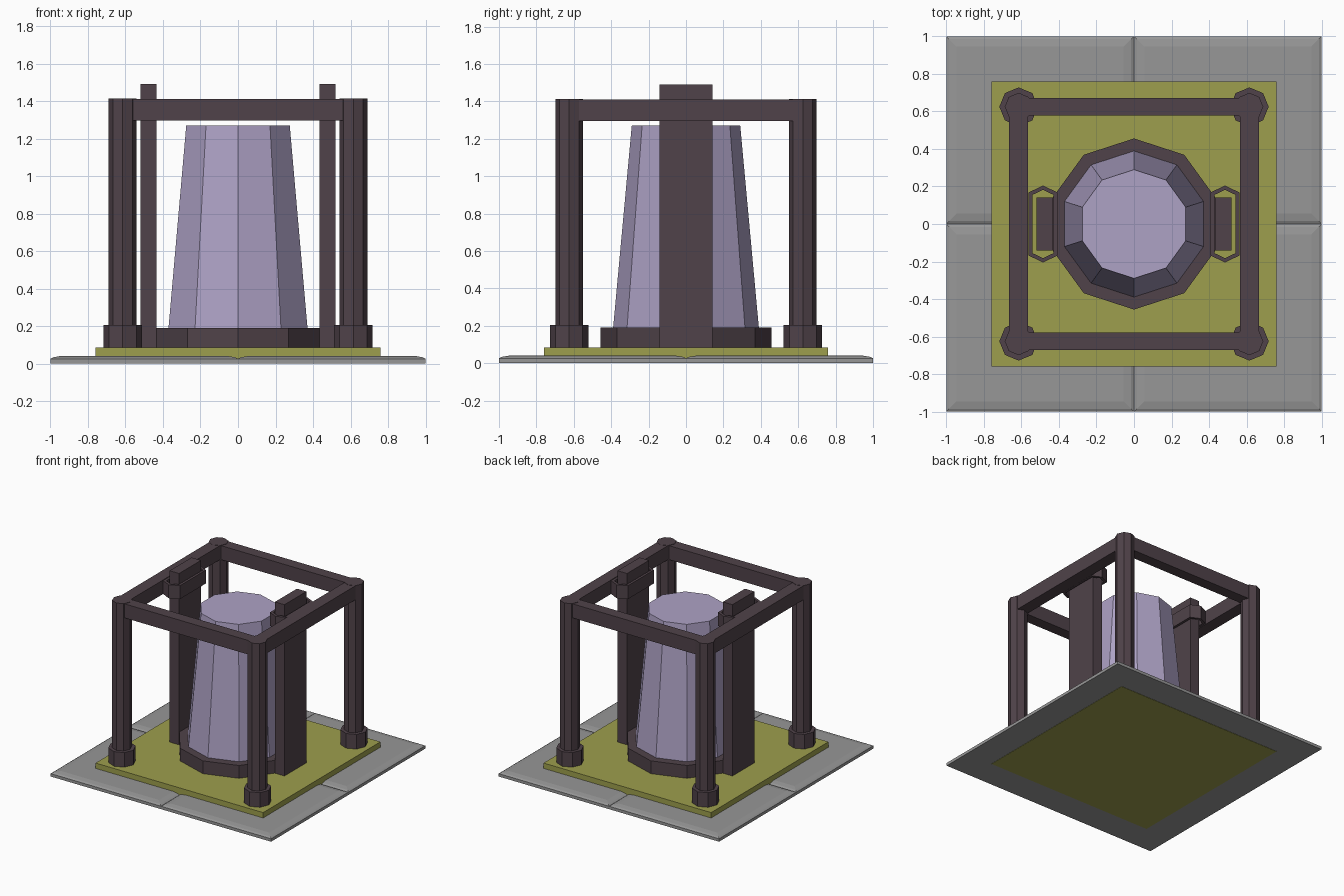
import bpy, bmesh, math

if "Cube" in bpy.data.objects:
    bpy.data.objects.remove(bpy.data.objects["Cube"])


def material(name, rgb):
    m = bpy.data.materials.new(name)
    m.diffuse_color = (*rgb, 1)
    m.use_nodes = True
    m.node_tree.nodes["Principled BSDF"].inputs["Base Color"].default_value = m.diffuse_color
    return m


STONE = material("grey_stone", (0.31, 0.31, 0.31))
OLIVE = material("olive_plate", (0.34, 0.345, 0.075))
DARK = material("dark_metal", (0.08, 0.055, 0.067))
LILAC = material("lavender", (0.42, 0.36, 0.56))


def finish(bm, name, mat):
    bmesh.ops.recalc_face_normals(bm, faces=bm.faces[:])
    me = bpy.data.meshes.new(name)
    bm.to_mesh(me)
    bm.free()
    me.materials.append(mat)
    ob = bpy.data.objects.new(name, me)
    bpy.context.collection.objects.link(ob)
    return ob


def loft(name, mat, rings):
    """Skin stacked rings of 3D points and cap both ends."""
    bm = bmesh.new()
    loops = [[bm.verts.new(p) for p in r] for r in rings]
    n = len(loops[0])
    for a, b in zip(loops, loops[1:]):
        for i in range(n):
            j = (i + 1) % n
            bm.faces.new((a[i], a[j], b[j], b[i]))
    bm.faces.new(loops[0])
    bm.faces.new(loops[-1])
    return finish(bm, name, mat)


def ngon(cx, cy, r, z, n):
    return [(cx + r * math.sin(2 * math.pi * i / n),
             cy + r * math.cos(2 * math.pi * i / n), z) for i in range(n)]


def rect(cx, cy, hx, hy, z):
    return [(cx - hx, cy - hy, z), (cx + hx, cy - hy, z),
            (cx + hx, cy + hy, z), (cx - hx, cy + hy, z)]


def box(name, mat, cx, cy, hx, hy, z0, z1):
    return loft(name, mat, [rect(cx, cy, hx, hy, z0), rect(cx, cy, hx, hy, z1)])


def long_hex(cx, hx, side_y, tip_y, z):
    return [(cx - hx, -side_y, z), (cx, -tip_y, z), (cx + hx, -side_y, z),
            (cx + hx, side_y, z), (cx, tip_y, z), (cx - hx, side_y, z)]


def collar(name, mat, cx, z0, z1):
    """Hollow hexagonal sleeve."""
    bm = bmesh.new()
    outer, inner = (0.077, 0.168, 0.205), (0.057, 0.155, 0.182)
    rings = [[bm.verts.new(p) for p in long_hex(cx, *s, z)]
             for s, z in ((outer, z0), (outer, z1), (inner, z1), (inner, z0))]
    for k in range(4):
        a, b = rings[k], rings[(k + 1) % 4]
        for i in range(6):
            j = (i + 1) % 6
            bm.faces.new((a[i], a[j], b[j], b[i]))
    return finish(bm, name, mat)


# Four chamfered floor tiles
for sx in (-1, 1):
    for sy in (-1, 1):
        loft("floor_tile", STONE, [
            rect(sx * 0.5, sy * 0.5, h, h, z)
            for h, z in ((0.5, 0.002), (0.5, 0.026), (0.485, 0.034), (0.445, 0.041))])

# Base plate
box("base_plate", OLIVE, 0, 0, 0.76, 0.76, 0, 0.085)

# Corner posts with wider feet
PX, PY = 0.615, 0.625
for sx in (-1, 1):
    for sy in (-1, 1):
        x, y = sx * PX, sy * PY
        loft("post", DARK, [ngon(x, y, 0.074, z, 8) for z in (0.085, 1.413)])
        loft("post_foot", DARK, [ngon(x, y, 0.103, z, 8) for z in (0.085, 0.205)])

# Top frame beams
for s in (-1, 1):
    box("cross_beam", DARK, 0, s * PY, PX, 0.046, 1.295, 1.41)
    box("side_beam", DARK, s * PX, 0, 0.05, PY, 1.296, 1.411)

# Upright slabs passing through sleeves on the side beams
for s in (-1, 1):
    box("upright", DARK, s * 0.478, 0, 0.043, 0.142, 0.085, 1.49)
    collar("upright_collar", DARK, s * 0.485, 1.298, 1.408)

# Tapered ten-sided drum and its base ring
loft("drum_base", DARK, [ngon(0, 0, 0.456, z, 10) for z in (0.085, 0.19)])
loft("drum", LILAC, [ngon(0, 0, 0.39, 0.185, 10), ngon(0, 0, 0.29, 1.27, 10)])
